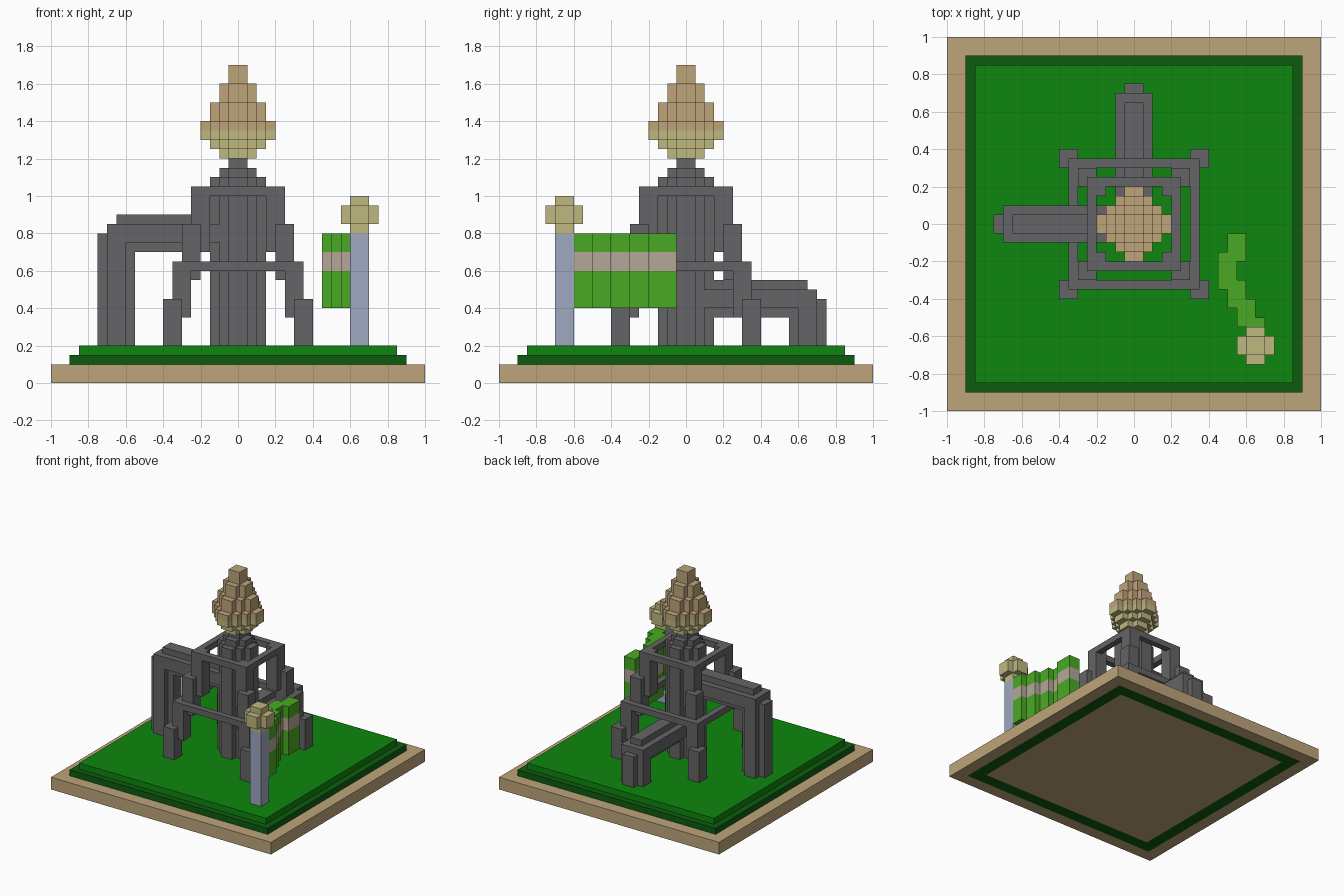
import bpy, bmesh

cube = bpy.data.objects.get("Cube")
if cube:
    bpy.data.objects.remove(cube)


def material(name, r, g, b):
    """Flat material from 0-255 sRGB values."""
    lin = [((c / 255 + 0.055) / 1.055) ** 2.4 if c > 10 else c / 255 / 12.92 for c in (r, g, b)]
    m = bpy.data.materials.new(name)
    m.use_nodes = True
    m.diffuse_color = (*lin, 1)
    bsdf = m.node_tree.nodes["Principled BSDF"]
    bsdf.inputs["Base Color"].default_value = (*lin, 1)
    bsdf.inputs["Roughness"].default_value = 0.9
    return m


TAN = material("tan", 190, 165, 122)
DARK_GREEN = material("dark green", 12, 92, 16)
LAWN = material("lawn green", 14, 134, 14)
GREY = material("iron grey", 101, 101, 103)
YELLOW = material("pale yellow", 191, 184, 128)
POLE = material("pole blue grey", 159, 169, 192)
FLAG = material("flag green", 74, 170, 36)
STRIPE = material("flag stripe", 181, 167, 151)


def finish(name, bm, mat):
    bmesh.ops.recalc_face_normals(bm, faces=bm.faces)
    me = bpy.data.meshes.new(name)
    bm.to_mesh(me)
    bm.free()
    me.materials.append(mat)
    ob = bpy.data.objects.new(name, me)
    bpy.context.collection.objects.link(ob)
    return ob


def boxes(name, mat, items):
    """One object from boxes given as (x0, x1, y0, y1, z0, z1)."""
    bm = bmesh.new()
    for x0, x1, y0, y1, z0, z1 in items:
        vs = bmesh.ops.create_cube(bm, size=1)["verts"]
        for v in vs:
            v.co.x = x0 if v.co.x < 0 else x1
            v.co.y = y0 if v.co.y < 0 else y1
            v.co.z = z0 if v.co.z < 0 else z1
    return finish(name, bm, mat)


def prisms(name, mat, items):
    """One object from outlines extruded upward: (outline, z0, z1)."""
    bm = bmesh.new()
    for outline, z0, z1 in items:
        face = bm.faces.new([bm.verts.new((x, y, z0)) for x, y in outline])
        top = bmesh.ops.extrude_face_region(bm, geom=[face], use_keep_orig=True)["geom"]
        for v in top:
            if isinstance(v, bmesh.types.BMVert):
                v.co.z = z1
    return finish(name, bm, mat)


def square(h, z0, z1):
    return (-h, h, -h, h, z0, z1)


def ring(o, i, z0, z1):
    """Four bars of a square frame."""
    return [(-o, o, -o, -i, z0, z1), (-o, o, i, o, z0, z1),
            (-o, -i, -i, i, z0, z1), (i, o, -i, i, z0, z1)]


def disc(n, s=0.05):
    """Stepped round outline with a radius of n blocks."""
    quarter = []
    for k in range(1, n + 1):
        quarter += [((n + 1 - k) * s, (k - 1) * s), ((n + 1 - k) * s, k * s)]
    quarter = quarter[1:]          # drop the point on the axis
    pts = []
    for _ in range(4):
        pts += quarter
        quarter = [(-y, x) for x, y in quarter]
    # the last point of each quarter lies on the flat cap of the next one
    return pts


# Base and lawn
boxes("base_frame", TAN, ring(1.0, 0.9, 0, 0.1))
boxes("base_core", TAN, [square(0.8, 0, 0.1)])
boxes("lawn_border", DARK_GREEN, ring(0.9, 0.8, 0, 0.15))
boxes("lawn", LAWN, [square(0.85, 0.15, 0.2)])

# Central column with stepped neck
prisms("central_column", GREY, [(disc(3), 0.2, 1.1), (disc(2), 1.1, 1.15), (disc(1), 1.15, 1.2)])

# Four legs stepping inward as they rise
leg_steps = [(0.3, 0.4, 0.2, 0.45), (0.25, 0.35, 0.35, 0.65),
             (0.2, 0.3, 0.55, 0.85), (0.15, 0.25, 0.7, 1.05)]
for side, sx in (("left", 1), ("right", -1)):
    for end, sy in (("front", -1), ("back", 1)):
        boxes(f"{end}_{side}_leg", GREY,
              [(*sorted((sx * a, sx * b)), *sorted((sy * a, sy * b)), z0, z1)
               for a, b, z0, z1 in leg_steps])

# Frames tying the legs together
boxes("lower_frame", GREY, ring(0.35, 0.3, 0.6, 0.65))
boxes("upper_frame", GREY, ring(0.25, 0.2, 1.0, 1.05))


# Rounded arms that bend down to the lawn
def arm(name, top, place):
    parts = [(0.55, 0.75, 0.05, 0.2, top - 0.1), (0.6, 0.7, 0.1, 0.2, top - 0.1),
             (0.1, 0.65, 0.05, top - 0.2, top), (0.1, 0.7, 0.1, top - 0.15, top - 0.05)]
    boxes(name, GREY, [(*place(d0, d1, w), z0, z1) for d0, d1, w, z0, z1 in parts])


arm("right_arm", 0.9, lambda d0, d1, w: (-d1, -d0, -w, w))
arm("back_arm", 0.55, lambda d0, d1, w: (-w, w, d0, d1))

# Flame: pale bottom, tan top
prisms("flame_bottom", YELLOW, [(disc(2), 1.2, 1.25), (disc(3), 1.25, 1.3), (disc(4), 1.3, 1.35)])
prisms("flame_top", TAN, [(disc(4), 1.35, 1.4), (disc(3), 1.4, 1.5),
                          (disc(2), 1.5, 1.6), (disc(1), 1.6, 1.7)])

# Flag pole with a blocky ball
px, py, pz = 0.65, -0.65, 0.9
boxes("flag_pole", POLE, [(0.6, 0.7, -0.7, -0.6, 0.2, 0.8)])
boxes("pole_ball", YELLOW,
      [(px - a, px + a, py - b, py + b, pz - c, pz + c)
       for a, b, c in ((0.1, 0.05, 0.05), (0.05, 0.1, 0.05), (0.05, 0.05, 0.1))])

# Waving flag, outlined from above
wave = [(0.7, -0.6), (0.7, -0.5), (0.65, -0.5), (0.65, -0.4), (0.6, -0.4), (0.6, -0.3),
        (0.55, -0.3), (0.55, -0.2), (0.6, -0.2), (0.6, -0.05), (0.5, -0.05), (0.5, -0.15),
        (0.45, -0.15), (0.45, -0.35), (0.5, -0.35), (0.5, -0.45), (0.55, -0.45),
        (0.55, -0.55), (0.6, -0.55), (0.6, -0.6)]
prisms("flag_bands", FLAG, [(wave, 0.4, 0.6), (wave, 0.7, 0.8)])
prisms("flag_stripe", STRIPE, [(wave, 0.6, 0.7)])
